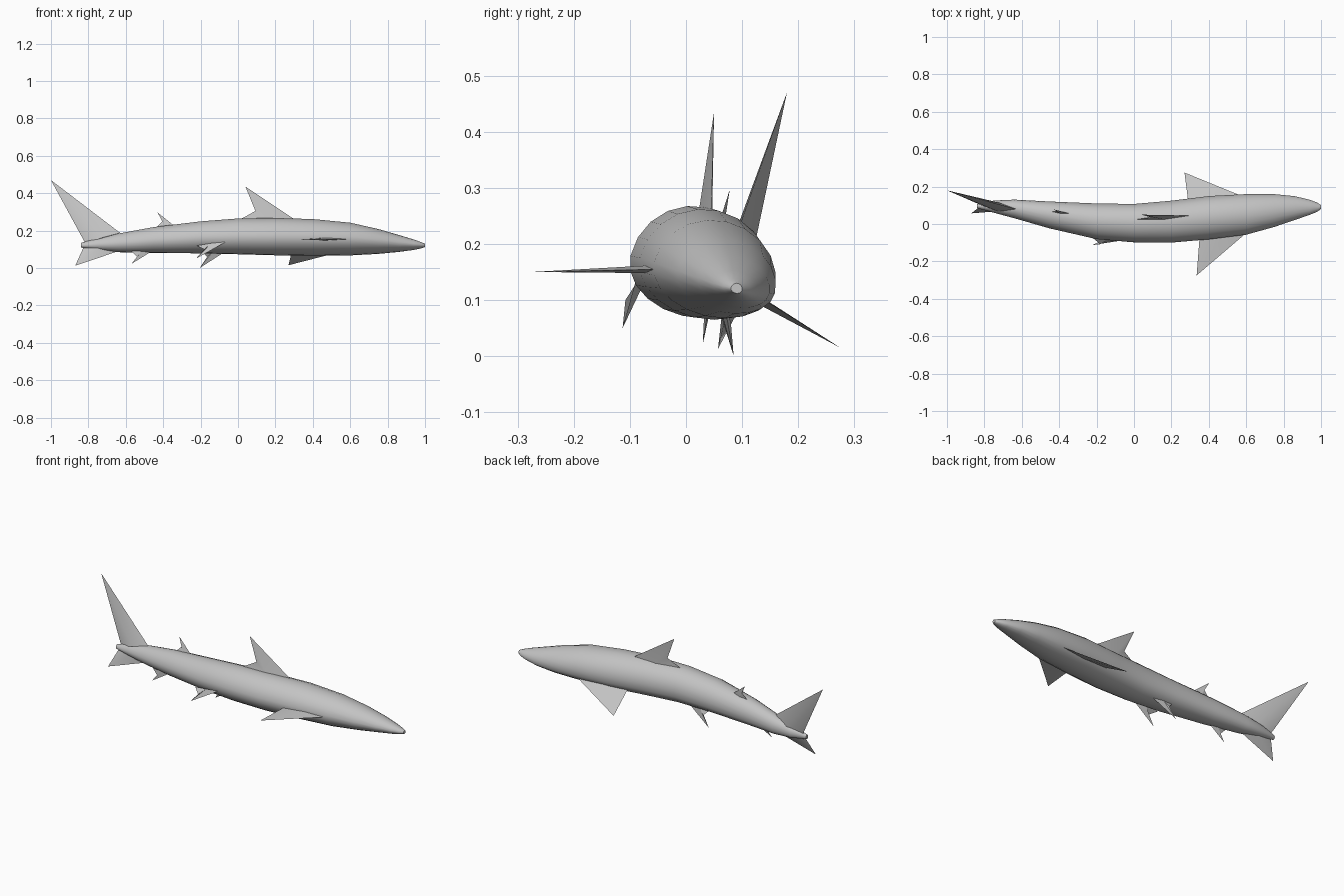
import bpy, bmesh
from math import sin, cos, pi, radians
from mathutils import Vector

cube = bpy.data.objects.get("Cube")
if cube:
    bpy.data.objects.remove(cube, do_unlink=True)

# One grey skin colour for everything
skin = bpy.data.materials.new("grey_skin")
skin.use_nodes = True
GREY = (0.55, 0.55, 0.55, 1)
skin.diffuse_color = GREY
skin.node_tree.nodes["Principled BSDF"].inputs["Base Color"].default_value = GREY


def finish(name, bm, angle):
    """Turn a bmesh into a named, shaded object."""
    bmesh.ops.recalc_face_normals(bm, faces=bm.faces[:])
    mesh = bpy.data.meshes.new(name)
    bm.to_mesh(mesh)
    bm.free()
    mesh.materials.append(skin)
    obj = bpy.data.objects.new(name, mesh)
    bpy.context.collection.objects.link(obj)
    bpy.ops.object.select_all(action='DESELECT')
    obj.select_set(True)
    bpy.context.view_layer.objects.active = obj
    bpy.ops.object.shade_smooth_by_angle(angle=radians(angle))
    return obj


def loft_body(name, stations, sides, roll):
    """Skin egg-shaped rings, widest below the middle, along x."""
    bm = bmesh.new()
    rings = []
    for x, right, left, low, high in stations:
        mid_y, half = (right + left) / 2, (left - right) / 2
        mid_z = low + (high - low) * 0.42
        ring = []
        for i in range(sides):
            a = 2 * pi * i / sides
            y = half * cos(a)
            z = sin(a) * ((high - mid_z) if sin(a) > 0 else (mid_z - low))
            ring.append(bm.verts.new((x, mid_y + y * cos(roll) + z * sin(roll),
                                      mid_z + z * cos(roll) - y * sin(roll))))
        rings.append(ring)
    for a, b in zip(rings, rings[1:]):
        for i in range(sides):
            j = (i + 1) % sides
            bm.faces.new((a[i], a[j], b[j], b[i]))
    bm.faces.new(rings[0])
    bm.faces.new(rings[-1])
    return finish(name, bm, 50)


def fin(name, outline, thick):
    """Thin wedge: fullest at the middle of its root, sharp at every edge.
    The outline runs from the leading root to the trailing root."""
    bm = bmesh.new()
    pts = [Vector(p) for p in outline]
    root = (pts[0] + pts[-1]) / 2
    normal = (pts[1] - pts[0]).cross(pts[-1] - pts[0]).normalized()
    rim = [bm.verts.new(p) for p in pts]
    for side in (1, -1):
        top = bm.verts.new(root + normal * thick * side)
        for i in range(len(rim)):
            bm.faces.new((top, rim[i], rim[(i + 1) % len(rim)]))
    return finish(name, bm, 40)


# Body: x, right and left edge, belly, back
loft_body("body", [
    (-.84, .085, .105, .11, .135),
    (-.75, .06, .125, .095, .16),
    (-.64, .03, .13, .085, .185),
    (-.45, -.025, .12, .082, .22),
    (-.2, -.083, .11, .08, .25),
    (0, -.1, .107, .075, .266),
    (.2, -.102, .125, .07, .268),
    (.4, -.085, .15, .067, .262),
    (.6, -.06, .161, .07, .242),
    (.75, -.018, .161, .078, .208),
    (.86, .02, .15, .088, .176),
    (.94, .048, .13, .098, .152),
    (.98, .065, .115, .106, .138),
    (1, .08, .1, .112, .13),
], 20, radians(13))

# Tail lobes
fin("tail_upper_lobe", [(-.63, .08, .188), (-1, .18, .47), (-.815, .1, .13)], .024)
fin("tail_lower_lobe", [(-.64, .075, .09), (-.87, .057, .013), (-.815, .1, .135)], .02)

# Back fins, with a notched trailing edge
fin("first_dorsal_fin", [(.31, .045, .255), (.04, .05, .435), (.093, .035, .305),
                         (.015, .025, .262)], .012)
fin("second_dorsal_fin", [(-.34, .055, .225), (-.43, .078, .297), (-.405, .07, .25),
                          (-.44, .065, .215)], .006)

# Belly fins
fin("anal_fin", [(-.46, .04, .09), (-.57, .03, .022), (-.54, .033, .06),
                 (-.57, .038, .092)], .006)
fin("right_pelvic_fin", [(-.065, -.088, .14), (-.225, -.113, .05), (-.18, -.108, .1),
                         (-.22, -.075, .12)], .006)
fin("left_pelvic_fin", [(-.065, .06, .09), (-.205, .085, 0), (-.165, .08, .06),
                        (-.2, .065, .095)], .006)

# Side fins
fin("right_pectoral_fin", [(.61, -.04, .155), (.335, -.275, .15), (.35, -.08, .155)], .007)
fin("left_pectoral_fin", [(.6, .14, .1), (.27, .275, .015), (.29, .12, .1)], .007)
